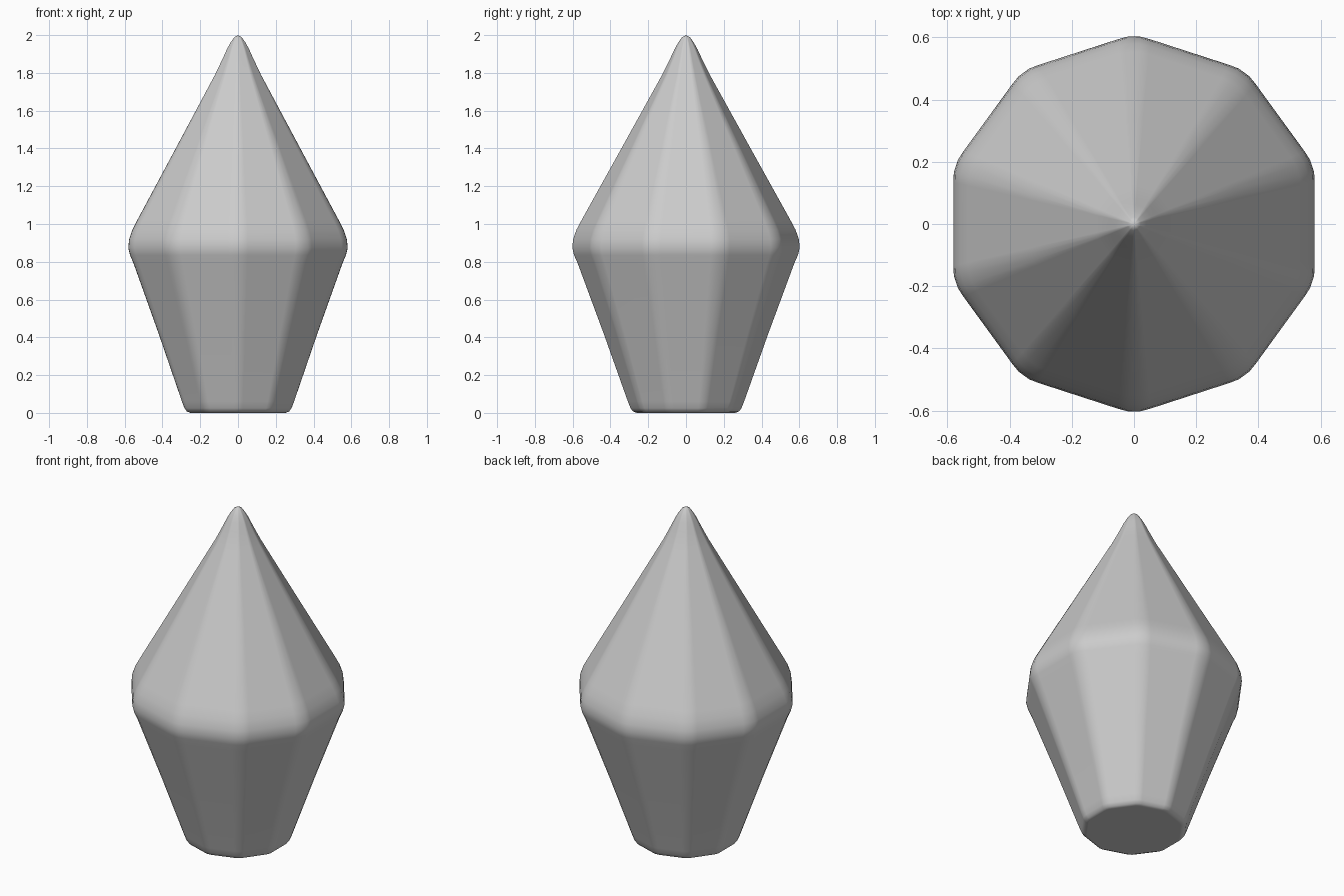
import bpy, bmesh, math

if "Cube" in bpy.data.objects:
    bpy.data.objects.remove(bpy.data.objects["Cube"])

SIDES = 10
APOTHEM = math.cos(math.pi / SIDES)

# Unit decagon with slightly rounded corners, one corner on the y axis
section = []
for i in range(SIDES):
    corner = math.pi / 2 + i * 2 * math.pi / SIDES
    for off_deg, trim in ((-5, 1.0), (-2, 0.997), (2, 0.997), (5, 1.0)):
        off = math.radians(off_deg)
        r = trim * APOTHEM / math.cos(math.pi / SIDES - abs(off))
        section.append((r * math.cos(corner + off), r * math.sin(corner + off)))

# Corner radius and height: base rim, taper, soft belt, point
profile = [(0.265, 0.0), (0.285, 0.008), (0.298, 0.025), (0.312, 0.06),
           (0.442, 0.42), (0.581, 0.79), (0.601, 0.835), (0.611, 0.875),
           (0.606, 0.92), (0.588, 0.97), (0.561, 1.02), (0.347, 1.4),
           (0.128, 1.79), (0.083, 1.88), (0.062, 1.925), (0.042, 1.96),
           (0.022, 1.988)]

# Faceted crystal body
bm = bmesh.new()
rings = [[bm.verts.new((x * r, y * r, z)) for x, y in section] for r, z in profile]
n = len(section)
for low, high in zip(rings, rings[1:]):
    for i in range(n):
        j = (i + 1) % n
        bm.faces.new((low[i], low[j], high[j], high[i]))
bm.faces.new(rings[0][::-1])
tip = bm.verts.new((0, 0, 2.0))
for i in range(n):
    bm.faces.new((rings[-1][i], rings[-1][(i + 1) % n], tip))
for f in bm.faces:
    f.smooth = True

mesh = bpy.data.meshes.new("crystal")
bm.to_mesh(mesh)
bm.free()
crystal = bpy.data.objects.new("crystal", mesh)
bpy.context.collection.objects.link(crystal)

# Keep the broad facets flat while the rounded edges shade softly
weighted = crystal.modifiers.new("flat_facets", 'WEIGHTED_NORMAL')
weighted.weight = 80
